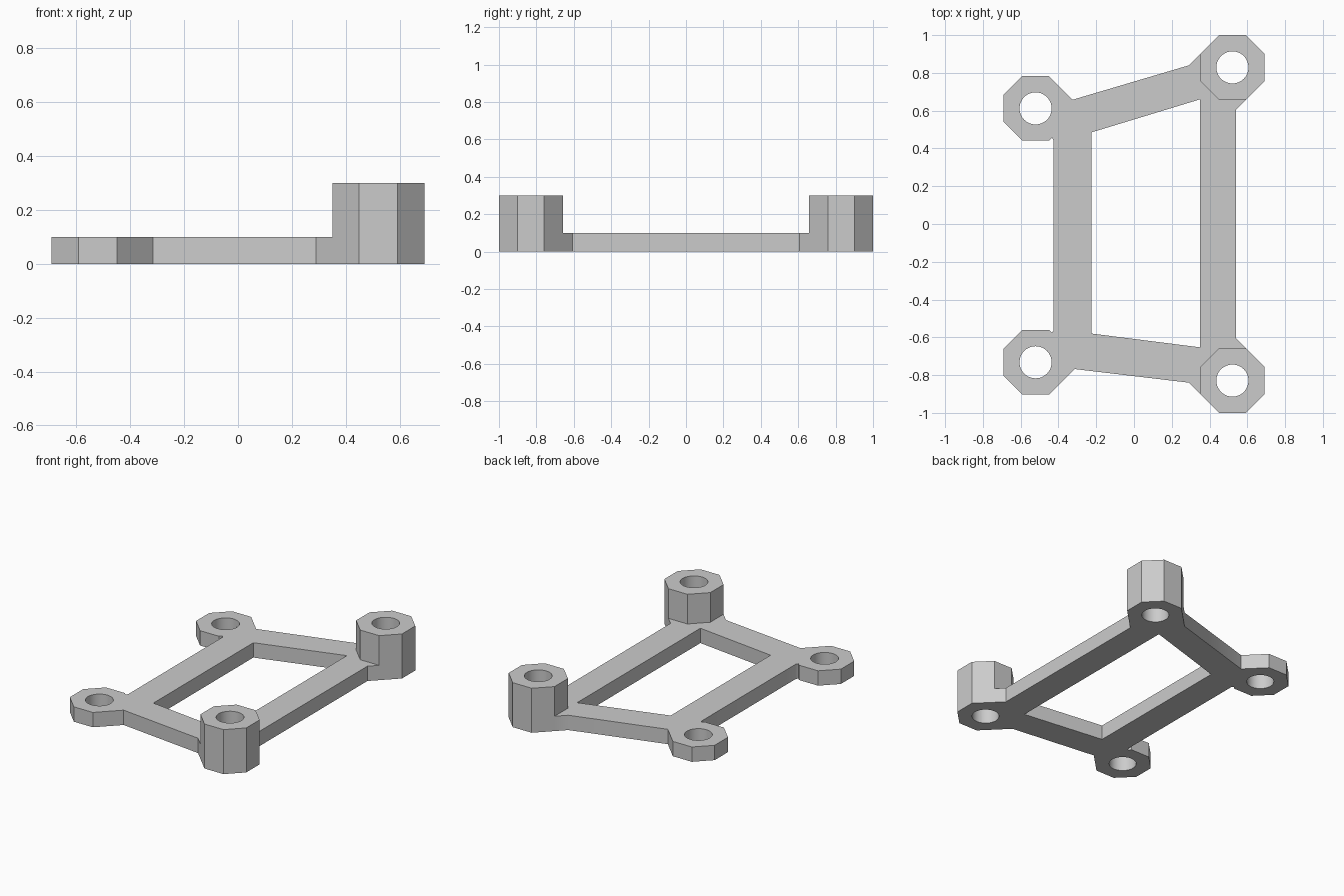
import bpy
import bmesh
import math

cube = bpy.data.objects.get("Cube")
if cube:
    bpy.data.objects.remove(cube, do_unlink=True)

grey = bpy.data.materials.new("plain grey")
grey.use_nodes = True
COLOUR = (0.6, 0.6, 0.6, 1)
grey.diffuse_color = COLOUR
grey.node_tree.nodes["Principled BSDF"].inputs["Base Color"].default_value = COLOUR

A = 0.171                              # boss half width
H = A * math.tan(math.pi / 8)          # half of one octagon side
PLATE, TALL = 0.1, 0.3
RIGHT, LEFT = 0.521, -0.521
BACK, FRONT = 0.829, -0.829
LOW_BACK, LOW_FRONT = 0.612, -0.732


def prism(name, points, z0, z1):
    """Extrude a flat outline from z0 to z1."""
    bm = bmesh.new()
    face = bm.faces.new([bm.verts.new((x, y, z0)) for x, y in points])
    top = bmesh.ops.extrude_face_region(bm, geom=[face])["geom"]
    verts = [v for v in top if isinstance(v, bmesh.types.BMVert)]
    bmesh.ops.translate(bm, verts=verts, vec=(0, 0, z1 - z0))
    bmesh.ops.recalc_face_normals(bm, faces=bm.faces)
    mesh = bpy.data.meshes.new(name)
    bm.to_mesh(mesh)
    bm.free()
    mesh.materials.append(grey)
    obj = bpy.data.objects.new(name, mesh)
    bpy.context.collection.objects.link(obj)
    return obj


def ring(cx, cy, radius, sides, turn=0.0):
    angles = [turn + math.tau * i / sides for i in range(sides)]
    return [(cx + radius * math.cos(a), cy + radius * math.sin(a)) for a in angles]


def combine(target, tool, operation):
    """Apply a boolean and discard the tool."""
    tool.hide_render = True
    mod = target.modifiers.new(operation, "BOOLEAN")
    mod.operation, mod.object, mod.solver = operation, tool, "EXACT"
    bpy.context.view_layer.objects.active = target
    bpy.ops.object.modifier_apply(modifier=mod.name)
    bpy.data.objects.remove(tool, do_unlink=True)


def corner(cx, cy, sx, sy):
    return (cx + sx * H, cy + sy * A)


def diagonal(cx, cy, sx, sy, x):
    """Point at x on the line through a slanted octagon side."""
    return (x, cy + sy * (A + H - sx * (x - cx)))


# Frame outline, running through the boss centres
outline = [
    (-0.425, LOW_FRONT + A), (LEFT, LOW_FRONT), corner(LEFT, LOW_FRONT, 1, -1),
    diagonal(LEFT, LOW_FRONT, 1, -1, -0.315),
    diagonal(RIGHT, FRONT, -1, -1, 0.29), corner(RIGHT, FRONT, -1, -1),
    (RIGHT, FRONT), corner(RIGHT, FRONT, 1, 1),
    diagonal(RIGHT, FRONT, 1, 1, 0.54),
    diagonal(RIGHT, BACK, 1, -1, 0.54), corner(RIGHT, BACK, 1, -1),
    (RIGHT, BACK), corner(RIGHT, BACK, -1, 1),
    diagonal(RIGHT, BACK, -1, 1, 0.29),
    diagonal(LEFT, LOW_BACK, 1, 1, -0.325), corner(LEFT, LOW_BACK, 1, 1),
    (LEFT, LOW_BACK), (-0.425, LOW_BACK - A),
]
bracket = prism("mounting_bracket", outline, 0, PLATE)

# Central opening
opening = [(-0.225, -0.58), (0.35, -0.653), (0.35, 0.66), (-0.225, 0.485)]
combine(bracket, prism("opening_cutter", opening, -0.1, 0.4), "DIFFERENCE")

# Octagonal bosses, low on one side and tall on the other
bosses = [(LEFT, LOW_BACK, PLATE), (LEFT, LOW_FRONT, PLATE),
          (RIGHT, BACK, TALL), (RIGHT, FRONT, TALL)]
for x, y, height in bosses:
    octagon = ring(x, y, math.hypot(A, H), 8, math.pi / 8)
    combine(bracket, prism("boss", octagon, 0, height), "UNION")

# Screw holes
for x, y, height in bosses:
    combine(bracket, prism("hole_cutter", ring(x, y, 0.085, 48), -0.1, 0.4), "DIFFERENCE")

bpy.ops.object.select_all(action="DESELECT")
bracket.select_set(True)
bpy.context.view_layer.objects.active = bracket
bpy.ops.object.shade_smooth_by_angle(angle=math.radians(30))
